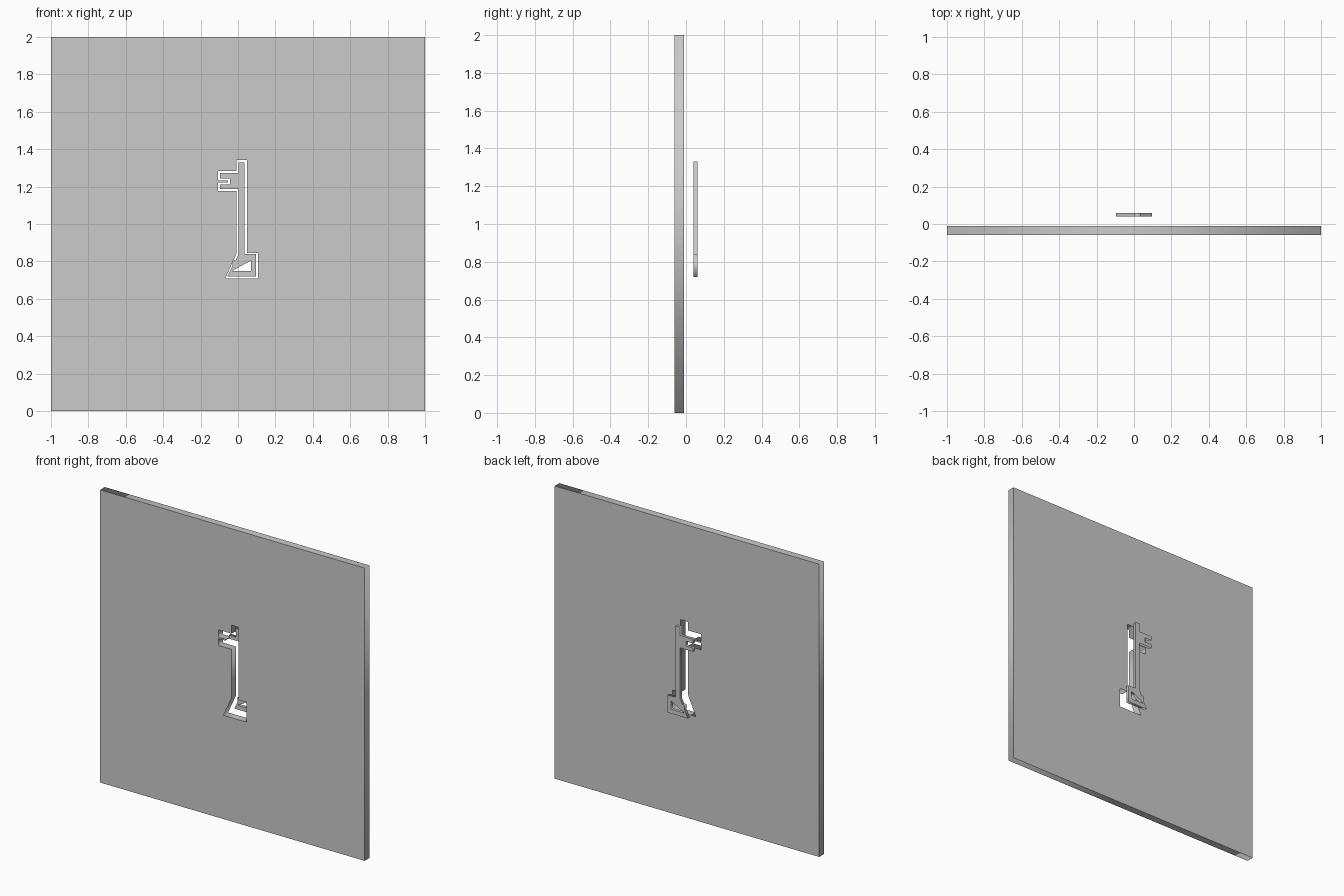
import bpy
import math

if "Cube" in bpy.data.objects:
    bpy.data.objects.remove(bpy.data.objects["Cube"])


def plate(name, loops, y0, y1):
    """Flat plate standing in the xz plane; later loops become holes."""
    cu = bpy.data.curves.new(name, 'CURVE')
    cu.dimensions = '2D'
    cu.fill_mode = 'BOTH'
    cu.extrude = (y1 - y0) / 2
    for pts in loops:
        sp = cu.splines.new('POLY')
        sp.points.add(len(pts) - 1)
        for p, (x, z) in zip(sp.points, pts):
            p.co = (x, z, 0, 1)
        sp.use_cyclic_u = True
    ob = bpy.data.objects.new(name, cu)
    bpy.context.collection.objects.link(ob)
    ob.rotation_euler = (math.pi / 2, 0, 0)
    ob.location.y = (y0 + y1) / 2
    bpy.ops.object.select_all(action='DESELECT')
    ob.select_set(True)
    bpy.context.view_layer.objects.active = ob
    bpy.ops.object.convert(target='MESH')


def rect(x0, x1, z0, z1):
    return [(x0, z0), (x1, z0), (x1, z1), (x0, z1)]


def key_outline(g):
    """Key silhouette grown outward by g."""
    c = 0.02                      # shaft centre line
    s, h = 0.016 + g, 0.077 + g   # half widths of shaft and bow
    tip, notch = -0.095 - g, -0.043 - g
    bow_top = 0.84 + g * 0.4
    return [(c - h, 0.72 - g), (c + h, 0.72 - g), (c + h, bow_top),
            (c + s, bow_top), (c + s, 1.33 + g), (c - s, 1.33 + g),
            (c - s, 1.272 + g), (tip, 1.272 + g),
            (tip, 1.244 - g), (notch, 1.244 - g),
            (notch, 1.212 + g), (tip, 1.212 + g),
            (tip, 1.187 - g), (c - s, 1.187 - g), (c - s, bow_top)]


# wall panel with key-shaped opening
plate("wall_panel", [rect(-1, 1, 0, 2), key_outline(0.011)], -0.06, -0.01)

# key floating behind the opening, with a rectangular hole in its bow
plate("key", [key_outline(0), rect(-0.03, 0.07, 0.75, 0.805)], 0.04, 0.06)
